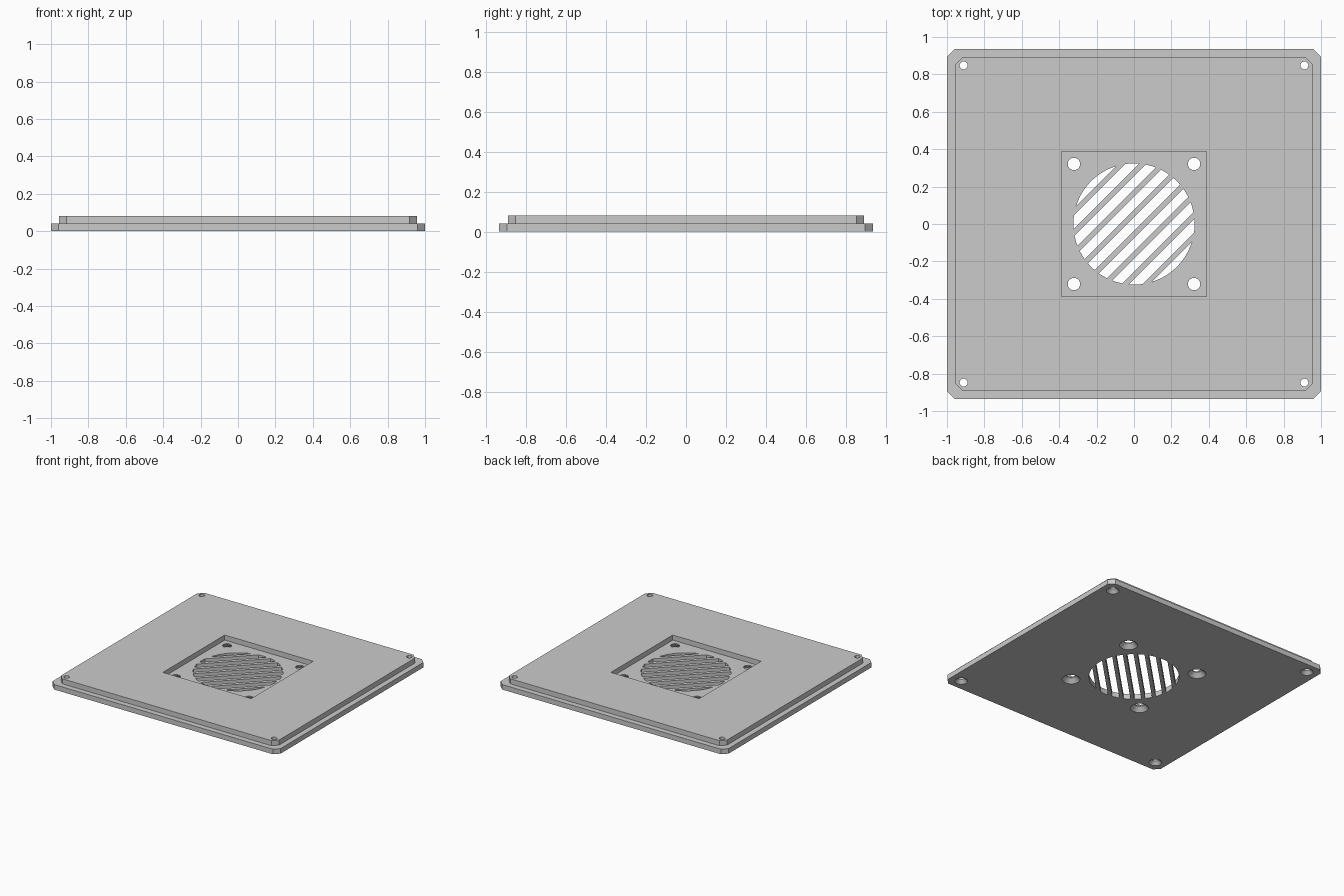
import bpy, bmesh, math
from mathutils import Matrix, Vector

cube = bpy.data.objects.get("Cube")
if cube:
    bpy.data.objects.remove(cube, do_unlink=True)

grey = bpy.data.materials.new("mid grey")
grey.use_nodes = True
grey.diffuse_color = (0.6, 0.6, 0.6, 1)
grey.node_tree.nodes["Principled BSDF"].inputs["Base Color"].default_value = (0.6, 0.6, 0.6, 1)


def finish(name, bm, helper=True):
    bmesh.ops.recalc_face_normals(bm, faces=bm.faces)
    mesh = bpy.data.meshes.new(name)
    bm.to_mesh(mesh)
    bm.free()
    mesh.materials.append(grey)
    ob = bpy.data.objects.new(name, mesh)
    bpy.context.collection.objects.link(ob)
    ob.hide_render = helper
    if helper:
        ob.hide_set(True)
    return ob


def extrude_up(bm, height):
    geom = bmesh.ops.extrude_face_region(bm, geom=bm.faces[:])["geom"]
    verts = [g for g in geom if isinstance(g, bmesh.types.BMVert)]
    bmesh.ops.translate(bm, verts=verts, vec=(0, 0, height))


def slab(name, hx, hy, chamfer, z0, z1, helper=True):
    """Rectangular plate with chamfered corners."""
    bm = bmesh.new()
    c = chamfer
    quarter = [(hx, hy - c), (hx - c, hy)]
    pts = []
    for sx, sy in ((1, 1), (-1, 1), (-1, -1), (1, -1)):
        pts += [(sx * x, sy * y) for x, y in (quarter if sx * sy > 0 else quarter[::-1])]
    bm.faces.new([bm.verts.new((x, y, z0)) for x, y in pts])
    extrude_up(bm, z1 - z0)
    return finish(name, bm, helper)


def add_cone(bm, x, y, r0, r1, z0, z1):
    bmesh.ops.create_cone(bm, cap_ends=True, segments=32, radius1=r0, radius2=r1,
                          depth=z1 - z0, matrix=Matrix.Translation((x, y, (z0 + z1) / 2)))


def screw_cutters(name, hx, hy, radius, head, depth):
    """Four through holes, and the four countersinks beneath them."""
    holes, sinks = bmesh.new(), bmesh.new()
    for sx in (-1, 1):
        for sy in (-1, 1):
            add_cone(holes, sx * hx, sy * hy, radius, radius, -0.02, 0.12)
            slope = (head - radius) / depth
            add_cone(sinks, sx * hx, sy * hy, head + slope * 0.01, radius - slope * 0.005,
                     -0.01, depth + 0.005)
    return [finish(name + "_holes", holes), finish(name + "_countersinks", sinks)]


def vent_cutter(radius, pitch, width):
    """Diagonal slots trimmed to a circle."""
    out = bmesh.new()
    normal = Vector((1, -1, 0)).normalized()
    for k in range(-4, 5):
        bm = bmesh.new()
        bmesh.ops.create_circle(bm, cap_ends=True, segments=64, radius=radius,
                                matrix=Matrix.Translation((0, 0, -0.02)))
        for side in (-1, 1):
            bmesh.ops.bisect_plane(bm, geom=bm.verts[:] + bm.edges[:] + bm.faces[:],
                                   plane_co=normal * (k * pitch + side * width / 2),
                                   plane_no=normal * side, clear_outer=True)
        extrude_up(bm, 0.1)
        temp = bpy.data.meshes.new("slot")
        bm.to_mesh(temp)
        bm.free()
        out.from_mesh(temp)
        bpy.data.meshes.remove(temp)
    return finish("vent_slots", out)


def boolean(target, other, operation):
    mod = target.modifiers.new(other.name, 'BOOLEAN')
    mod.operation = operation
    mod.solver = 'EXACT'
    mod.object = other


# Flange plate with the raised panel joined on
cover = slab("cover_plate", 1.0, 0.935, 0.04, 0, 0.04, helper=False)
boolean(cover, slab("raised_panel", 0.957, 0.892, 0.04, 0.02, 0.08), 'UNION')

# Square fan recess
recess = bmesh.new()
bmesh.ops.create_cube(recess, size=1, matrix=Matrix.Translation((0, 0, 0.09))
                      @ Matrix.Diagonal((0.776, 0.776, 0.1, 1)))
boolean(cover, finish("fan_recess", recess), 'DIFFERENCE')

# Vent slots and screw holes
cutters = [vent_cutter(0.324, 0.078, 0.05)]
cutters += screw_cutters("corner", 0.911, 0.848, 0.021, 0.046, 0.025)
cutters += screw_cutters("fan", 0.321, 0.321, 0.033, 0.065, 0.032)
for cutter in cutters:
    boolean(cover, cutter, 'DIFFERENCE')
